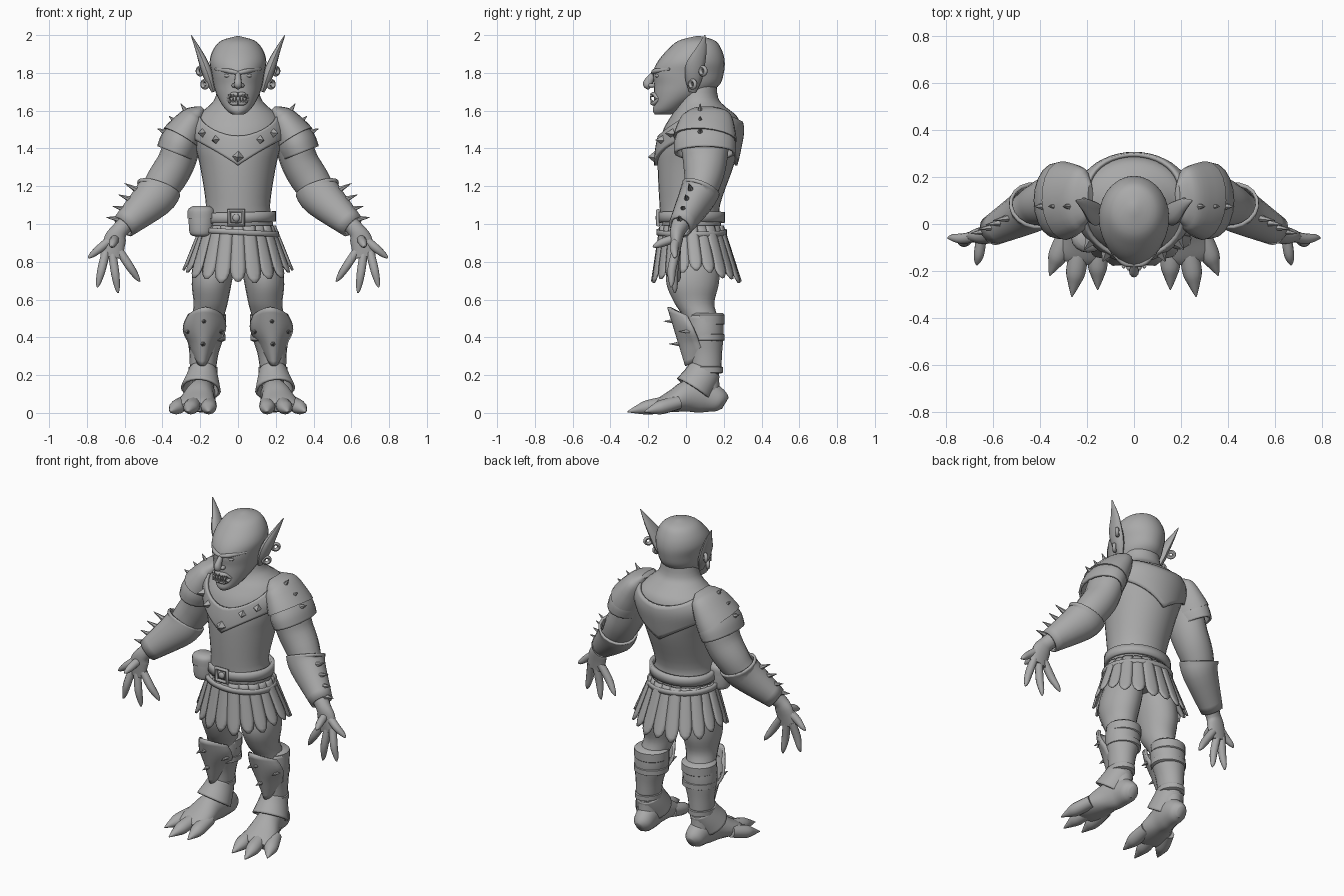
import bpy, bmesh, math
from mathutils import Vector, Matrix

if "Cube" in bpy.data.objects:
    bpy.data.objects.remove(bpy.data.objects["Cube"])

shade = (.4, .4, .4, 1)
grey = bpy.data.materials.new("plain grey")
grey.use_nodes = True
grey.diffuse_color = shade
grey.node_tree.nodes["Principled BSDF"].inputs["Base Color"].default_value = shade
along_x, along_y, along_z = Vector((1, 0, 0)), Vector((0, 1, 0)), Vector((0, 0, 1))


def dress(ob, mirror=False, thick=0):
    mesh = ob.data
    mesh.materials.clear()
    mesh.materials.append(grey)
    mesh.shade_smooth()
    mesh.set_sharp_from_angle(angle=math.radians(45))
    if mirror:
        ob.modifiers.new("mirror", 'MIRROR')
    if thick:
        solid = ob.modifiers.new("thickness", 'SOLIDIFY')
        solid.thickness, solid.offset = thick, 0
    return ob


def finish(name, bm, mirror, thick=0):
    bmesh.ops.recalc_face_normals(bm, faces=bm.faces)
    mesh = bpy.data.meshes.new(name)
    bm.to_mesh(mesh)
    bm.free()
    ob = bpy.data.objects.new(name, mesh)
    bpy.context.collection.objects.link(ob)
    return dress(ob, mirror, thick)


def smooth(sections, steps):
    """Catmull-Rom interpolation of section tuples."""
    result, last = [], len(sections) - 1
    for i in range(last):
        quad = [sections[max(0, min(last, i + shift))] for shift in (-1, 0, 1, 2)]
        for step in range(steps):
            t = step / steps
            result.append([b + t / 2 * (c - a + t * (2*a - 5*b + 4*c - d + t * (3*(b - c) + d - a)))
                           for a, b, c, d in zip(*quad)])
    return result + [list(sections[-1])]


def loft(name, strands, sides=16, steps=4, ref=along_y, mirror=True, caps=True, thick=0, flat=False):
    """Elliptic tubes through sections (x, y, z, radius across, radius along ref)."""
    bm = bmesh.new()
    for sections in strands:
        points, rings = smooth(sections, steps), []
        for i, point in enumerate(points):
            before, after = points[max(i - 1, 0)], points[min(i + 1, len(points) - 1)]
            tangent = along_z if flat else (Vector(after[:3]) - Vector(before[:3])).normalized()
            deep = (ref - tangent * ref.dot(tangent)).normalized()
            wide = deep.cross(tangent)
            angles = [math.tau * j / sides for j in range(sides)]
            rings.append([bm.verts.new(Vector(point[:3]) + wide * point[3] * math.cos(angle)
                                       + deep * point[4] * math.sin(angle)) for angle in angles])
        for lower, upper in zip(rings, rings[1:]):
            for j in range(sides):
                bm.faces.new((lower[j], lower[j - 1], upper[j - 1], upper[j]))
        if caps:
            bm.faces.new(rings[0])
            bm.faces.new(rings[-1])
    return finish(name, bm, mirror, thick)


def sheets(name, functions, columns, rows, thick, mirror=False):
    """Thin panels, each a function of u and v from 0 to 1."""
    bm = bmesh.new()
    for surface in functions:
        grid = [[bm.verts.new(surface(i / columns, j / rows)) for j in range(rows + 1)]
                for i in range(columns + 1)]
        for left, right in zip(grid, grid[1:]):
            for j in range(rows):
                bm.faces.new((left[j], right[j], right[j + 1], left[j + 1]))
    bmesh.ops.remove_doubles(bm, verts=bm.verts, dist=.0005)
    return finish(name, bm, mirror, thick)


def spikes(name, pairs, radius, sides=6, mirror=True):
    thin = radius / 16
    loft(name, [[(*base, radius, radius), (*tip, thin, thin)] for base, tip in pairs],
         sides, 1, Vector((.1, .2, 1)), mirror)


def spike_row(name, count, first, last, first_push, last_push, radius):
    """Spikes spaced evenly between two bases, their direction changing on the way."""
    pairs = []
    for i in range(count):
        t = i / (count - 1)
        base = Vector(first).lerp(Vector(last), t)
        pairs.append((base, base + Vector(first_push).lerp(Vector(last_push), t)))
    spikes(name, pairs, radius)


def ball(name, centre, radii, mirror=True):
    bm = bmesh.new()
    bmesh.ops.create_uvsphere(bm, u_segments=14, v_segments=10, radius=1,
                              matrix=Matrix.Translation(centre) @ Matrix.Diagonal((*radii, 1)))
    finish(name, bm, mirror)


def torus(name, place, turn, major, minor, corners):
    bpy.ops.mesh.primitive_torus_add(location=place, rotation=turn, major_radius=major, minor_radius=minor,
                                     major_segments=corners, minor_segments=8)
    bpy.context.object.name = name
    dress(bpy.context.object)


def slices(rows):
    """Rows of height, half width, front y, back y."""
    return [(0, (front + back) / 2, z, width, (back - front) / 2) for z, width, front, back in rows]


# Torso with neck
trunk = slices([(.83, .17, -.09, .17), (1, .185, -.13, .185), (1.1, .17, -.14, .18), (1.3, .2, -.15, .25),
                (1.4, .225, -.145, .275), (1.5, .245, -.12, .29), (1.57, .22, -.08, .27),
                (1.62, .16, -.05, .21), (1.67, .12, -.04, .17), (1.78, .1, -.03, .16)])
loft("torso", [trunk], 32, mirror=False, flat=True)
fine_trunk = smooth(trunk, 8)


def body(angle, height):
    """Point just outside the torso."""
    for below, above in zip(fine_trunk, fine_trunk[1:]):
        if height <= above[2]:
            break
    t = (height - below[2]) / (above[2] - below[2])
    centre, width, depth = (below[i] + t * (above[i] - below[i]) for i in (1, 3, 4))
    gap = .01
    return Vector(((width + gap) * math.cos(angle), centre + (depth + gap) * math.sin(angle), height))


# Collar plate with pointed front and back, and its studs
def collar(u, v):
    angle = math.tau * u
    side = abs(math.cos(angle))
    dip = .06 if math.sin(angle) > 0 else .135
    low, top = 1.31 + .15 * side, 1.6 - dip * (1 - side * side)
    return body(angle, low + (top - low) * v)


def stud(x, z):
    base = body(-math.acos(x / .235), z)
    return base, base + Vector((x / 6, -.04, 0))


sheets("collar_plate", [collar], 48, 8, .016)
spikes("collar_studs", [stud(.11, 1.445), stud(.17, 1.48)], .027, 4)
spikes("collar_centre_stud", [stud(0, 1.355)], .036, 4, False)

# Head
loft("head", [slices([(1.58, .03, -.165, -.08), (1.6, .06, -.175, -.03), (1.64, .09, -.17, .03),
                      (1.69, .115, -.17, .12), (1.74, .13, -.17, .18), (1.8, .14, -.175, .2),
                      (1.86, .15, -.15, .205), (1.92, .133, -.1, .19), (1.97, .09, -.04, .155),
                      (1.994, .01, .05, .08)])], 28, mirror=False, flat=True)
loft("nose", [[(0, -.16, 1.81, .01, .01), (0, -.2, 1.75, .02, .025), (0, -.2, 1.73, .02, .02),
               (0, -.19, 1.72, .01, .01)]], 12, mirror=False)
ball("nostrils", (.02, -.18, 1.733), (.014, .02, .012))
ball("eyes", (.052, -.148, 1.785), (.022, .016, .011))
loft("brows", [[(.003, -.174, 1.8, .01, .01), (.05, -.162, 1.81, .012, .013),
                (.12, -.085, 1.82, .005, .006)]], 10, ref=along_z)
loft("lips", [[(0, -.176, z, .014, .012), (.03, -.168, z, .014, .012), (.055, -.145, 1.662, .008, .007)]
              for z in (1.685, 1.64)], 10, ref=along_z)
spikes("teeth", [((x, -.18, z), (x, -.19, z + length)) for x in (.01, .027, .044)
                 for z, length in ((1.645, .025), (1.685, -.02))], .009)

# Ears and earrings
loft("ears", [[(.13, .035, 1.7, .01, .02), (.152, .04, 1.77, .026, .045), (.177, .05, 1.84, .026, .05),
               (.21, .08, 1.92, .015, .03), (.248, .1, 2, .002, .003)]], 12)
for side in (-1, 1):
    for x, y, z in ((.2, .09, 1.81), (.175, .035, 1.74)):
        torus("earring", (side * x, y, z), (math.pi / 2, 0, side * math.pi / 4), .019, .011, 14)

# Arms, bracers and hands
loft("arms", [[(.2, .1, 1.52, .06, .1), (.285, .1, 1.43, .095, .125), (.33, .1, 1.32, .1, .115),
               (.385, .09, 1.23, .1, .1), (.45, .06, 1.14, .085, .08), (.61, -.035, .985, .045, .045),
               (.65, -.05, .92, .058, .034), (.67, -.055, .825, .06, .02)]])
loft("bracers", [[(.418, .08, 1.19, .113, .098), (.45, .055, 1.135, .103, .09),
                  (.607, -.03, .988, .061, .057)]], 18, caps=False, thick=.014)
spike_row("bracer_spikes", 4, (.505, .03, 1.165), (.61, -.03, 1.025), (.095, -.015, .05), (.087, -.01, .01), .024)


def finger(base, tip):
    start, end = Vector(base), Vector(tip)
    radius = .023
    middle = (start + end) / 2 - along_y * radius / 3
    return [(*start, radius, radius), (*middle, radius, radius),
            (*start.lerp(end, .85), radius * .65, radius * .65), (*end, radius / 6, radius / 6)]


loft("fingers", [finger((.665, -.05, .925), (.793, -.06, .82)), finger((.7, -.055, .85), (.745, -.08, .665)),
                 finger((.665, -.055, .84), (.635, -.06, .635)), finger((.63, -.05, .86), (.52, -.04, .695)),
                 finger((.65, -.055, .925), (.67, -.175, .88))], 10, ref=along_x)

# Two-layer shoulder armour sloping off the neck
loft("upper_shoulder_pads", [[(.19, .11, 1.608, .012, .06), (.212, .11, 1.585, .04, .105),
                              (.24, .11, 1.55, .07, .135), (.297, .1, 1.455, .104, .163)]], 20, thick=.014)
loft("lower_shoulder_pads", [[(.28, .1, 1.49, .085, .14), (.308, .1, 1.43, .1, .157),
                              (.33, .1, 1.375, .098, .155)]], 20, thick=.014, caps=False)
spike_row("shoulder_spikes", 3, (.255, .075, 1.565), (.36, .075, 1.475), (.048, 0, .072), (.067, 0, .03), .026)


# Belts, buckle and pouch
def hoop(name, height, tall, width, depth, tilt):
    def band(u, v):
        across, back = math.cos(math.tau * u), math.sin(math.tau * u)
        return width * across, .03 + depth * back, height + tall * (v - .5) + tilt * across
    sheets(name, [band], 40, 2, .022)


hoop("belt", 1.035, .055, .19, .165, .005)
hoop("lower_belt", .957, .028, .206, .176, -.012)
torus("buckle", (-.01, -.147, 1.033), (math.pi / 2, math.pi / 4, 0), .052, .013, 4)
ball("buckle_boss", (-.01, -.15, 1.033), (.02, .012, .02), False)


def bag(name, rows):
    loft(name, [[(-.195, -.06, z, width, width * .85) for z, width in rows]], mirror=False, flat=True)


bag("pouch", ((.935, .035), (.95, .06), (1.02, .066), (1.08, .06)))
bag("pouch_flap", ((1.03, .073), (1.075, .07), (1.095, .045)))

# Skirt of hanging strips
count = 20


def strip(i):
    middle, lift = math.tau * i / count - math.pi / 2, i % 2 / 200
    drop = .225 + .07 * abs(math.sin(middle)) + 2 * lift

    def surface(u, v):
        taper = math.sqrt(max(.04, 1 - max(0, 4 * v - 3) ** 2))
        angle = middle + math.pi / count * (1.08 - .12 * v) * taper * (2 * u - 1)
        out = lift + .006 * math.sin(math.pi * u)
        return ((.185 + .095 * v + out) * math.cos(angle),
                .03 + .025 * v + (.16 + .07 * v + out) * math.sin(angle), .99 - drop * v)
    return surface


sheets("skirt_strips", [strip(i) for i in range(count)], 4, 12, .009)

# Legs and boots
loft("legs", [[(.095, .05, .92, .09, .12), (.125, .04, .78, .108, .14), (.14, .035, .68, .105, .138),
               (.145, .045, .58, .09, .105), (.16, .08, .5, .085, .09), (.17, .1, .4, .085, .09),
               (.185, .105, .22, .06, .07), (.185, .11, .1, .06, .07)]], 20, flat=True)
loft("boot_shafts", [[(.165, .1, .515, .094, .09), (.17, .1, .42, .094, .093), (.18, .105, .32, .072, .08),
                      (.185, .105, .24, .064, .077)]], 20, caps=False, thick=.012, flat=True)


def cuff(x, z, half, width, depth):
    return [(x, .105, z + half * level, width + rim, depth + rim)
            for level, rim in ((-1, 0), (-.7, .012), (.7, .012), (1, 0))]


loft("boot_straps", [cuff(.165, .495, .035, .09, .087), cuff(.168, .4, .022, .09, .087),
                     cuff(.185, .228, .02, .064, .078)], 20, 1, flat=True)


def shin(u, v):
    side = 2 * u - 1
    bow = side * side
    width = .088 + .022 * math.sin(math.pi * min(1, v * 1.6)) - .05 * v ** 3
    top, low = .56 - .045 * bow, .25 + .05 * bow
    return .172 + .018 * v + width * side, -.092 + .095 * v + .1 * bow, top + (low - top) * v


sheets("shin_plates", [shin], 12, 12, .016, True)
forward = Vector((0, -.06, 0))
spikes("shin_spikes", [(Vector(base), Vector(base) + forward) for base in
                       ((.18, -.06, .485), (.185, -.03, .365), (.265, .02, .43), (.09, .02, .43))], .015)


# Feet with clawed toes and ankle guards
def toe(base_x, base_y, tip_x, tip_y):
    start, end = Vector((base_x, base_y, .055)), Vector((tip_x, tip_y, .006))
    return [(*start.lerp(end, t), width, width * .9) for t, width in ((0, .04), (.5, .042), (.75, .026), (1, .003))]


loft("feet", [[(.18, .207, .05, .025, .035), (.18, .178, .065, .056, .062), (.185, .1, .09, .066, .09),
               (.2, .02, .09, .075, .088), (.215, -.06, .064, .095, .062), (.23, -.13, .042, .1, .04),
               (.235, -.16, .03, .08, .026)]], 18, ref=along_z)
loft("toes", [toe(.155, -.07, .155, -.28), toe(.23, -.09, .265, -.31), toe(.285, -.04, .36, -.22)],
     12, ref=along_z)
loft("ankle_guards", [[(.185, .1, .23, .066, .08), (.19, .075, .18, .082, .088),
                       (.197, .04, .125, .1, .098)]], 20, caps=False, thick=.014)
